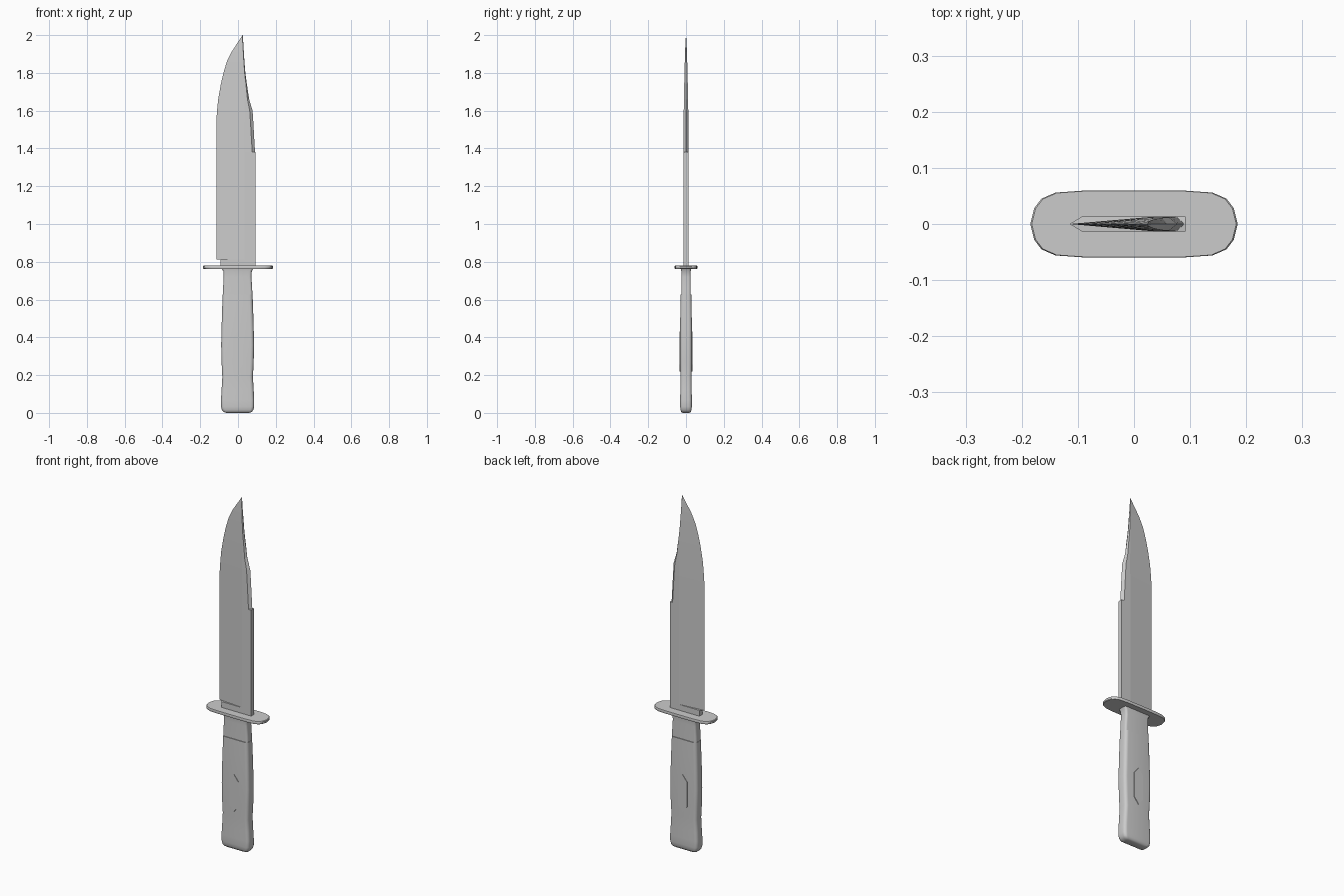
import bpy, bmesh, math


def make(name, bm, angle=None):
    bmesh.ops.remove_doubles(bm, verts=bm.verts, dist=1e-5)
    bmesh.ops.recalc_face_normals(bm, faces=bm.faces)
    me = bpy.data.meshes.new(name)
    bm.to_mesh(me)
    bm.free()
    ob = bpy.data.objects.new(name, me)
    bpy.context.collection.objects.link(ob)
    if angle:
        bpy.ops.object.select_all(action='DESELECT')
        ob.select_set(True)
        bpy.context.view_layer.objects.active = ob
        bpy.ops.object.shade_smooth_by_angle(angle=math.radians(angle))
    return ob


def loft(name, rings, angle=None):
    """Skin a stack of equal-length point rings and cap both ends."""
    bm = bmesh.new()
    vs = [[bm.verts.new(p) for p in r] for r in rings]
    n = len(vs[0])
    for a, b in zip(vs, vs[1:]):
        for i in range(n):
            j = (i + 1) % n
            bm.faces.new((a[i], a[j], b[j], b[i]))
    bm.faces.new(vs[0][::-1])
    bm.faces.new(vs[-1])
    return make(name, bm, angle)


def rounded_rect(z, x0, x1, hy, r, seg=5):
    cx, hx = (x0 + x1) / 2, (x1 - x0) / 2
    pts = []
    for q, (sx, sy) in enumerate(((1, 1), (-1, 1), (-1, -1), (1, -1))):
        for k in range(seg + 1):
            a = math.pi / 2 * (q + k / seg)
            pts.append((cx + sx * (hx - r) + r * math.cos(a),
                        sy * (hy - r) + r * math.sin(a), z))
    return pts


# Blade: z, edge x, edge half width, ridge x, bevel x, half thickness, spine x, spine half width
T = 0.013
stations = [
    (0.770, -0.093, T, 0.035, 0.076, T, 0.092, T),
    (0.812, -0.093, T, 0.035, 0.076, T, 0.092, T),
    (0.8125, -0.115, 0, 0.035, 0.076, T, 0.092, T),
    (1.380, -0.115, 0, 0.035, 0.076, T, 0.092, T),
    (1.381, -0.115, 0, 0.035, 0.075, T, 0.090, 0),
    (1.54, -0.115, 0, 0.035, 0.066, 0.0125, 0.081, 0),
    (1.60, -0.111, 0, 0.035, 0.062, 0.012, 0.077, 0),
    (1.66, -0.105, 0, 0.034, 0.050, 0.011, 0.059, 0),
    (1.74, -0.091, 0, 0.031, 0.042, 0.0095, 0.047, 0),
    (1.80, -0.077, 0, 0.029, 0.035, 0.008, 0.039, 0),
    (1.86, -0.059, 0, 0.027, 0.031, 0.0065, 0.034, 0),
    (1.91, -0.035, 0, 0.025, 0.028, 0.005, 0.031, 0),
    (1.96, -0.002, 0, 0.024, 0.025, 0.003, 0.028, 0),
    (2.0, 0.0245, 0, 0.0247, 0.0249, 0.0002, 0.0251, 0),
]
rings = []
for z, ex, e, rx, bx, t, sx, s in stations:
    side = [(ex, e), (rx, t), (bx, t), (sx, s)]
    rings.append([(x, -y, z) for x, y in side] + [(x, y, z) for x, y in reversed(side)])
loft("blade", rings)

# Guard: rounded oblong plate mirrored from one quarter outline
quarter = [(0.185, 0), (0.178, 0.028), (0.165, 0.045), (0.14, 0.056), (0.09, 0.0595), (0, 0.06)]
half = quarter + [(-x, y) for x, y in quarter[-2::-1]]
outline = half + [(x, -y) for x, y in half[-2:0:-1]]
loft("guard", [[(x * k, y * k, z) for x, y in outline]
               for z, k in ((0.763, 0.985), (0.766, 1), (0.776, 1), (0.779, 0.985))], 35)

# Bolster: slimmer collar between grip and guard
loft("bolster", [rounded_rect(z, x0, x1, hy, 0.012) for z, x0, x1, hy in (
    (0.60, -0.081, 0.077, 0.025), (0.66, -0.079, 0.075, 0.025),
    (0.72, -0.076, 0.071, 0.025), (0.75, -0.078, 0.073, 0.025),
    (0.766, -0.087, 0.082, 0.027))], 40)

# Grip: waisted handle with a rounded butt
loft("grip", [rounded_rect(*p) for p in (
    (0.0, -0.062, 0.058, 0.018, 0.012),
    (0.005, -0.077, 0.073, 0.025, 0.014),
    (0.015, -0.085, 0.081, 0.029, 0.016),
    (0.033, -0.090, 0.086, 0.031, 0.018),
    (0.07, -0.090, 0.086, 0.031, 0.018),
    (0.12, -0.087, 0.083, 0.030, 0.018),
    (0.19, -0.083, 0.079, 0.030, 0.018),
    (0.27, -0.087, 0.083, 0.031, 0.018),
    (0.36, -0.089, 0.085, 0.031, 0.018),
    (0.45, -0.087, 0.083, 0.031, 0.018),
    (0.55, -0.084, 0.080, 0.030, 0.018),
    (0.628, -0.081, 0.077, 0.029, 0.018))], 40)

# Grip inlay: long hexagonal panel standing proud on both faces
hexagon = [(0, 0.105), (0.028, 0.07), (0.028, -0.07), (0, -0.105), (-0.028, -0.07), (-0.028, 0.07)]
loft("grip_inlay", [[(x - 0.002, y, 0.325 + z) for x, z in hexagon] for y in (-0.034, 0.034)])
